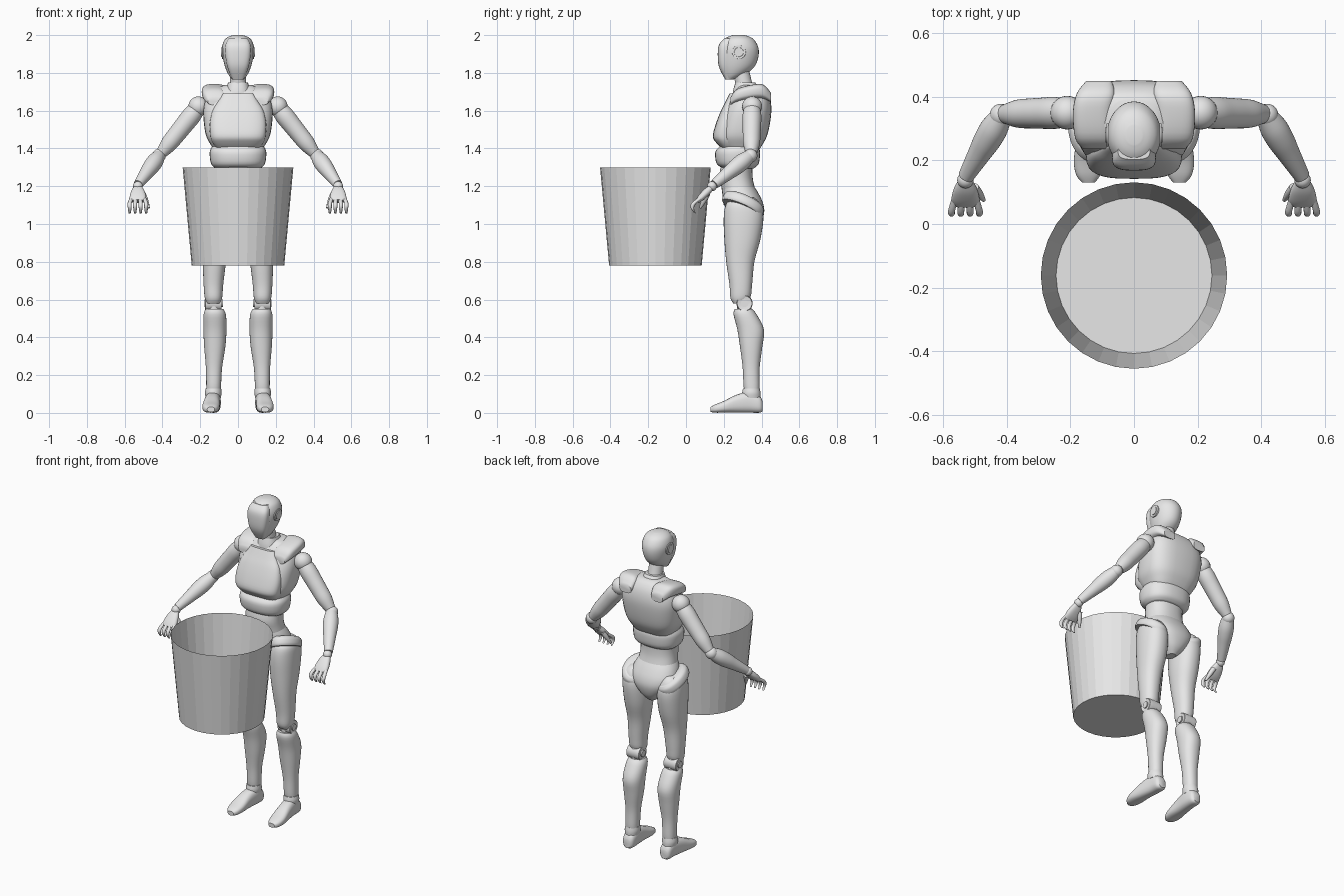
import bpy
import bmesh
from math import cos, sin, pi, radians, copysign
from mathutils import Vector, Matrix

default_cube = bpy.data.objects.get("Cube")
if default_cube:
    bpy.data.objects.remove(default_cube, do_unlink=True)

UP = Vector((0, 0, 1))
FRONT = Vector((0, -1, 0))
SIDE = Vector((1, 0, 0))

plain_grey = bpy.data.materials.new("plain_grey")
grey_value = (0.8, 0.8, 0.8, 1)
plain_grey.use_nodes = True
plain_grey.diffuse_color = grey_value
for node in plain_grey.node_tree.nodes:
    if node.type == 'BSDF_PRINCIPLED':
        node.inputs["Base Color"].default_value = grey_value


def finish(name, bm, smooth=True, mirror=False):
    """Turn a bmesh into a named object, smooth except at hard edges."""
    if smooth:
        bmesh.ops.recalc_face_normals(bm, faces=bm.faces)
        for face in bm.faces:
            face.smooth = True
        for edge in bm.edges:
            edge.smooth = edge.calc_face_angle(0) < radians(40)
    mesh = bpy.data.meshes.new(name)
    bm.to_mesh(mesh)
    bm.free()
    mesh.materials.append(plain_grey)
    obj = bpy.data.objects.new(name, mesh)
    bpy.context.collection.objects.link(obj)
    if mirror:
        modifier = obj.modifiers.new("mirror", 'MIRROR')
        modifier.use_axis[0] = True
        modifier.use_mirror_merge = False
    return obj


def smooth_rings(rings, steps):
    """Interpolate between the given rings with a gentle spline."""
    rows = [Vector(ring) for ring in rings]
    result = []
    for i in range(len(rows) - 1):
        a, b = rows[i], rows[i + 1]
        before = rows[max(i - 1, 0)]
        after = rows[min(i + 2, len(rows) - 1)]
        tangent_a, tangent_b = (b - before) / 2, (after - a) / 2
        for step in range(steps):
            t = step / steps
            s = 1 - t
            result.append(a * (s * s * (1 + 2 * t)) + b * (t * t * (3 - 2 * t))
                          + tangent_a * (t * s * s) - tangent_b * (t * t * s))
    return result + [rows[-1]]


def loft(name, rings, axis, power=2.0, mirror=False, sides=32, steps=4):
    """Skin rings of (x, y, z, half width, half depth) across an axis."""
    axis = Vector(axis).normalized()
    guide = SIDE if abs(axis.x) < 0.9 else Vector((0, 1, 0))
    u = (guide - axis * axis.dot(guide)).normalized()
    v = axis.cross(u)
    bm = bmesh.new()
    loops = []
    for x, y, z, wide, deep in smooth_rings(rings, steps):
        loop = []
        for k in range(sides):
            angle = 2 * pi * k / sides
            c, s = cos(angle), sin(angle)
            c = copysign(abs(c) ** (2 / power), c) * wide
            s = copysign(abs(s) ** (2 / power), s) * deep
            loop.append(bm.verts.new(Vector((x, y, z)) + u * c + v * s))
        loops.append(loop)
    for low, high in zip(loops, loops[1:]):
        for k in range(sides):
            n = (k + 1) % sides
            bm.faces.new((low[k], low[n], high[n], high[k]))
    bm.faces.new(loops[0][::-1])
    bm.faces.new(loops[-1])
    return finish(name, bm, mirror=mirror)


def stack(name, rows, power=2.0, mirror=False):
    """Upright body part from rows of (z, front y, back y, half width, x)."""
    rings = []
    for z, front, back, wide, *x in rows:
        rings.append((x[0] if x else 0, (front + back) / 2, z, wide, (back - front) / 2))
    return loft(name, rings, UP, power, mirror)


def limb(name, start, end, radii, power=2.0):
    """Mirrored straight limb with evenly spaced radii."""
    start, end = Vector(start), Vector(end)
    rings = []
    for i, radius in enumerate(radii):
        point = start.lerp(end, i / (len(radii) - 1))
        rings.append((*point, radius, radius))
    return loft(name, rings, end - start, power, mirror=True)


def ball(name, centre, radius):
    """Mirrored joint ball."""
    bm = bmesh.new()
    bmesh.ops.create_uvsphere(bm, u_segments=24, v_segments=14, radius=radius,
                              matrix=Matrix.Translation(centre))
    return finish(name, bm, mirror=True)


# Open tapered tub with flat facets
tub = bmesh.new()
bmesh.ops.create_cone(tub, cap_ends=True, segments=32, radius1=0.245, radius2=0.293,
                      depth=0.52, matrix=Matrix.Translation((0, -0.162, 1.04)))
tub.faces.ensure_lookup_table()
lid = max(tub.faces, key=lambda face: face.calc_center_median().z)
bmesh.ops.delete(tub, geom=[lid], context='FACES_ONLY')
finish("tub", tub, smooth=False)

# Head, face plate, ears and neck
stack("head", [(1.765, .212, .25, .03), (1.79, .195, .31, .05), (1.83, .18, .36, .068),
               (1.88, .174, .382, .08), (1.93, .177, .384, .085), (1.97, .195, .365, .074),
               (1.99, .22, .34, .053), (2, .25, .31, .025)])
stack("face_plate", [(1.765, .208, .24, .03), (1.83, .175, .25, .056), (1.9, .168, .25, .068),
                     (1.95, .175, .25, .066), (1.983, .203, .255, .05)], power=3)
loft("ear_rims", [(.06, .28, 1.91, .038, .038), (.086, .28, 1.91, .036, .036)], SIDE, mirror=True)
loft("ear_caps", [(.08, .28, 1.91, .026, .026), (.09, .28, 1.91, .024, .024)], SIDE, mirror=True)
stack("neck", [(1.68, .275, .375, .05), (1.73, .263, .355, .044), (1.81, .25, .335, .042)])
stack("collar", [(1.67, .245, .41, .075), (1.71, .25, .395, .065), (1.75, .262, .365, .052)], power=2.5)

# Torso
stack("rib_cage", [(1.39, .21, .385, .125), (1.42, .185, .405, .145), (1.47, .17, .43, .17),
                   (1.55, .185, .447, .182), (1.62, .21, .452, .182), (1.68, .24, .44, .16),
                   (1.72, .27, .415, .11), (1.735, .29, .39, .07)], power=2.8)
stack("chest_plate", [(1.395, .195, .28, .11), (1.43, .16, .28, .135), (1.465, .142, .28, .147),
                      (1.53, .158, .28, .15), (1.6, .185, .28, .135), (1.65, .21, .28, .105),
                      (1.69, .23, .27, .08)], power=3)
loft("shoulder_yokes", [(.115, .235, 1.65, .045, .02), (.125, .27, 1.68, .06, .034),
                        (.13, .35, 1.7, .062, .037), (.12, .41, 1.7, .06, .037),
                        (.11, .45, 1.67, .04, .025)], FRONT, power=3, mirror=True)
stack("belly_plate", [(1.295, .195, .36, .12), (1.32, .162, .385, .143),
                      (1.38, .155, .392, .15), (1.41, .178, .385, .138)], power=2.4)
stack("waist", [(1.1, .2, .395, .135), (1.2, .187, .362, .117), (1.26, .177, .352, .112),
                (1.33, .19, .355, .115), (1.42, .2, .38, .12)], power=2.3)
stack("pelvis", [(.96, .29, .36, .025), (1, .25, .395, .07), (1.06, .22, .414, .125),
                 (1.11, .2, .408, .145), (1.16, .192, .385, .135), (1.2, .19, .36, .115)], power=2.3)

# Legs
hip_axis = Vector((-.4, .45, 1)).normalized()
hip_centre = Vector((.122, .303, 1.105))
hip_rings = []
for offset, growth in ((-.028, 0), (-.014, .006), (.014, .004), (.03, -.012)):
    hip_rings.append((*(hip_centre + hip_axis * offset), .079 + growth, .109 + growth))
loft("hip_bands", hip_rings, hip_axis, mirror=True)
stack("thighs", [(.58, .25, .3, .033, .13), (.61, .235, .34, .046, .13), (.68, .23, .35, .052, .13),
                 (.8, .213, .362, .062, .125), (.92, .203, .394, .075, .12),
                 (1.04, .2, .41, .077, .121), (1.11, .215, .39, .065, .125),
                 (1.14, .26, .36, .03, .125)], power=2.2, mirror=True)
loft("knee_discs", [(.088, .31, .58, .036, .036), (.094, .31, .58, .042, .042),
                    (.166, .31, .58, .042, .042), (.172, .31, .58, .036, .036)], SIDE, mirror=True)
limb("knee_pins", (.08, .31, .58), (.178, .31, .58), (.02, .02))
stack("knee_links", [(.52, .27, .35, .035, .126), (.63, .27, .34, .035, .13)], mirror=True)
stack("shins", [(.1, .315, .385, .036, .13), (.14, .305, .39, .039, .129), (.24, .3, .39, .043, .127),
                (.35, .286, .404, .056, .123), (.44, .272, .413, .061, .122),
                (.52, .252, .375, .059, .123), (.55, .258, .35, .047, .125)],
      power=2.2, mirror=True)
stack("ankle_cuffs", [(.08, .3, .395, .04, .131), (.105, .297, .395, .044, .131),
                      (.13, .302, .39, .041, .13)], mirror=True)
loft("feet", [(.13, .406, .035, .022, .026), (.13, .39, .045, .036, .044),
              (.131, .34, .056, .04, .055), (.138, .27, .049, .042, .048),
              (.143, .2, .032, .046, .031), (.144, .155, .023, .038, .022),
              (.143, .13, .018, .02, .013)], FRONT, power=2.6, mirror=True)

# Arms
ball("shoulder_balls", (.21, .35, 1.622), .053)
limb("upper_arms", (.205, .35, 1.625), (.405, .346, 1.375), (.04, .05, .049, .047, .044, .03))
ball("elbow_balls", (.418, .342, 1.362), .036)
limb("forearms", (.415, .343, 1.365), (.528, .15, 1.21), (.032, .043, .043, .037, .031, .025))
ball("wrist_balls", (.53, .138, 1.2), .026)

# Hands with four fingers and a thumb
loft("palms", [(.53, .135, 1.195, .022, .015), (.53, .11, 1.17, .036, .02),
               (.53, .08, 1.14, .044, .018), (.53, .06, 1.12, .04, .012)],
     (0, -.7, -.7), power=2.5, mirror=True)
for i, finger in enumerate(("index", "middle", "ring", "little")):
    x = .497 + .022 * i
    spread = .007 * (i - 1.5)
    loft(finger + "_fingers", [(x, .078, 1.138, .011, .011), (x + spread, .042, 1.11, .011, .011),
                               (x + spread, .033, 1.085, .01, .01),
                               (x + spread, .047, 1.058, .006, .006)],
         (0, -.35, -1), mirror=True, sides=12)
limb("thumbs", (.502, .115, 1.16), (.472, .075, 1.085), (.014, .014, .011, .006))
